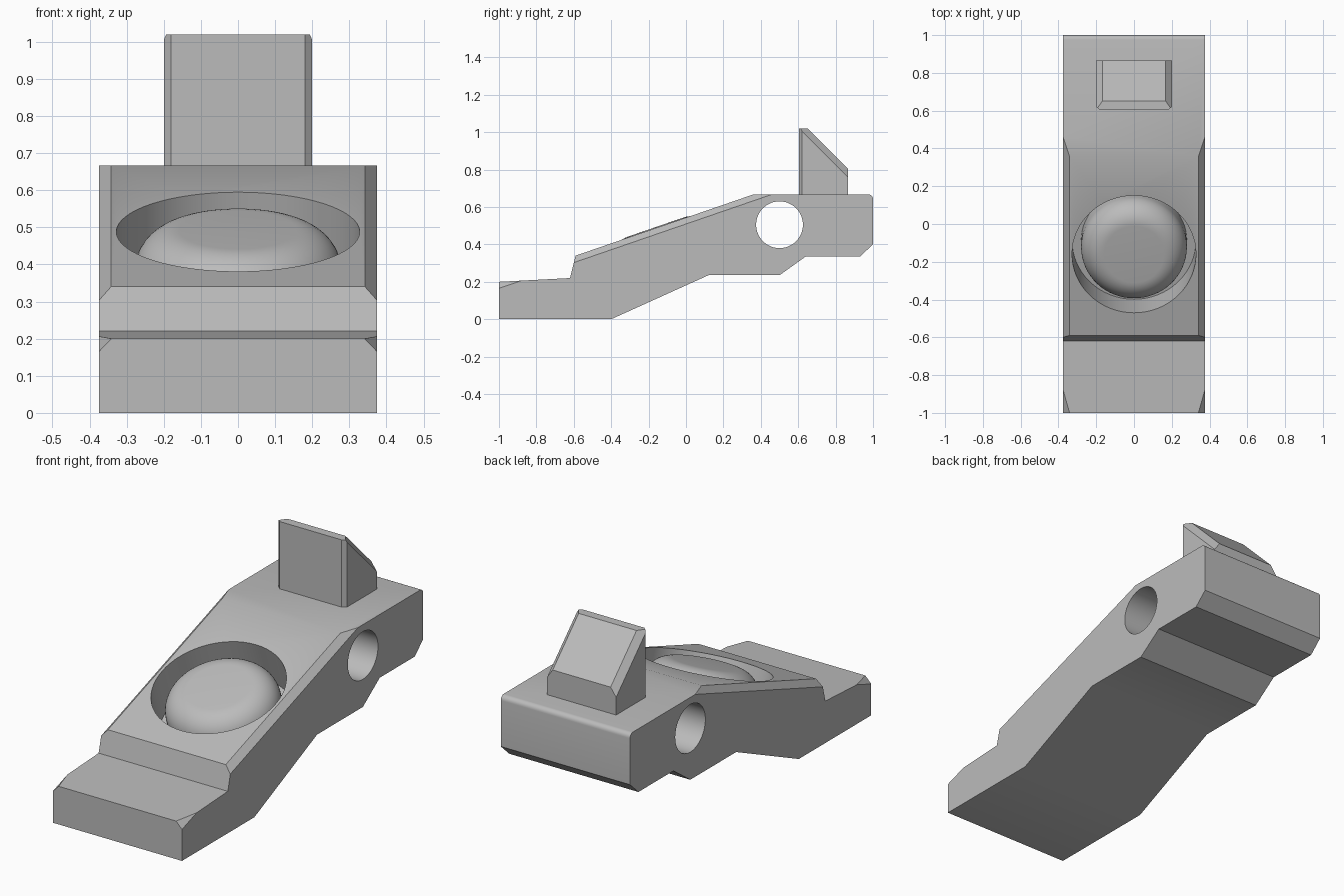
import bpy, bmesh, math
from mathutils import Matrix, Vector

if "Cube" in bpy.data.objects:
    bpy.data.objects.remove(bpy.data.objects["Cube"], do_unlink=True)

grey = bpy.data.materials.new("plain grey")
grey.use_nodes = True
grey.diffuse_color = (0.5, 0.5, 0.5, 1)
grey.node_tree.nodes["Principled BSDF"].inputs["Base Color"].default_value = (0.5, 0.5, 0.5, 1)


def make_object(name, bm):
    bmesh.ops.recalc_face_normals(bm, faces=bm.faces)
    mesh = bpy.data.meshes.new(name)
    bm.to_mesh(mesh)
    bm.free()
    obj = bpy.data.objects.new(name, mesh)
    bpy.context.collection.objects.link(obj)
    mesh.materials.append(grey)
    return obj


def extrude_profile(profile, half_width):
    """Side profile of (y, z) points, extruded across x."""
    bm = bmesh.new()
    face = bm.faces.new([bm.verts.new((-half_width, y, z)) for y, z in profile])
    new = bmesh.ops.extrude_face_region(bm, geom=[face])["geom"]
    verts = [v for v in new if isinstance(v, bmesh.types.BMVert)]
    bmesh.ops.translate(bm, verts=verts, vec=(2 * half_width, 0, 0))
    return bm


def chamfer(bm, a, b, c):
    """Slice off the corner beyond the plane a-b-c, on both sides."""
    for side in (1, -1):
        a2, b2, c2 = (Vector((side * p[0], p[1], p[2])) for p in (a, b, c))
        normal = (b2 - a2).cross(c2 - a2).normalized()
        if normal.x * side < 0:
            normal.negate()
        cut = bmesh.ops.bisect_plane(
            bm, geom=bm.verts[:] + bm.edges[:] + bm.faces[:], dist=1e-5,
            plane_co=a2, plane_no=normal, clear_outer=True)["geom_cut"]
        edges = [e for e in cut if isinstance(e, bmesh.types.BMEdge) and e.is_boundary]
        bmesh.ops.contextual_create(bm, geom=edges)


def cylinder(radius, depth, matrix, segments=64):
    bm = bmesh.new()
    bmesh.ops.create_cone(bm, cap_ends=True, segments=segments, radius1=radius,
                          radius2=radius, depth=depth, matrix=matrix)
    return bm


def cut_with(target, cutter):
    cutter.hide_render = True
    mod = target.modifiers.new("cut", 'BOOLEAN')
    mod.operation, mod.solver, mod.object = 'DIFFERENCE', 'EXACT', cutter
    bpy.context.view_layer.objects.active = target
    bpy.ops.object.modifier_apply(modifier=mod.name)
    bpy.data.objects.remove(cutter, do_unlink=True)


def smooth(obj):
    bpy.ops.object.select_all(action='DESELECT')
    obj.select_set(True)
    bpy.context.view_layer.objects.active = obj
    bpy.ops.object.shade_smooth_by_angle(angle=math.radians(30))


# Lever body with a rounded upper back edge
rounded = [(0.975 + 0.025 * math.cos(t), 0.642 + 0.025 * math.sin(t))
           for t in (math.pi / 2 * i / 5 for i in range(6))]
body_bm = extrude_profile(
    [(-1, 0), (-0.4, 0), (0.12, 0.235), (0.5, 0.235), (0.64, 0.335), (0.93, 0.335),
     (1, 0.4)] + rounded + [(0.36, 0.667), (-0.59, 0.34), (-0.62, 0.22), (-1, 0.2)], 0.375)
chamfer(body_bm, (0.375, -0.59, 0.306), (0.375, 0.36, 0.633), (0.342, 0.36, 0.667))
body = make_object("lever_body", body_bm)

# Pivot hole across the body
cut_with(body, make_object("pivot_cutter", cylinder(
    0.125, 1, Matrix.Translation((0, 0.5, 0.505)) @ Matrix.Rotation(math.pi / 2, 4, 'Y'))))

# Round socket sunk square to the slope
slope = Matrix.Translation((0, -0.16, 0.488)) @ Matrix.Rotation(math.atan2(0.327, 0.95), 4, 'X')
cut_with(body, make_object("socket_cutter", cylinder(0.328, 0.44, slope)))
smooth(body)

# Soft-edged button filling the socket, level with the slope
button_bm = cylinder(0.28, 0.23, slope @ Matrix.Translation((0, 0, -0.11)))
axis = slope.to_3x3() @ Vector((0, 0, 1))
rim = [e for e in button_bm.edges
       if all((v.co - slope.translation).dot(axis) > -0.05 for v in e.verts)]
bmesh.ops.bevel(button_bm, geom=rim, offset=0.122, segments=12, profile=0.5, affect='EDGES')
smooth(make_object("button", button_bm))

# Upright catch with a sloped back and chamfered edges
catch_bm = extrude_profile(
    [(0.603, 0.66), (0.603, 1.02), (0.65, 1.02), (0.865, 0.805), (0.865, 0.66)], 0.2)
chamfer(catch_bm, (0.2, 0.62, 0.66), (0.2, 0.62, 1), (0.18, 0.603, 1))
chamfer(catch_bm, (0.2, 0.62, 1.005), (0.2, 0.865, 0.76), (0.168, 0.865, 0.805))
make_object("catch", catch_bm)
